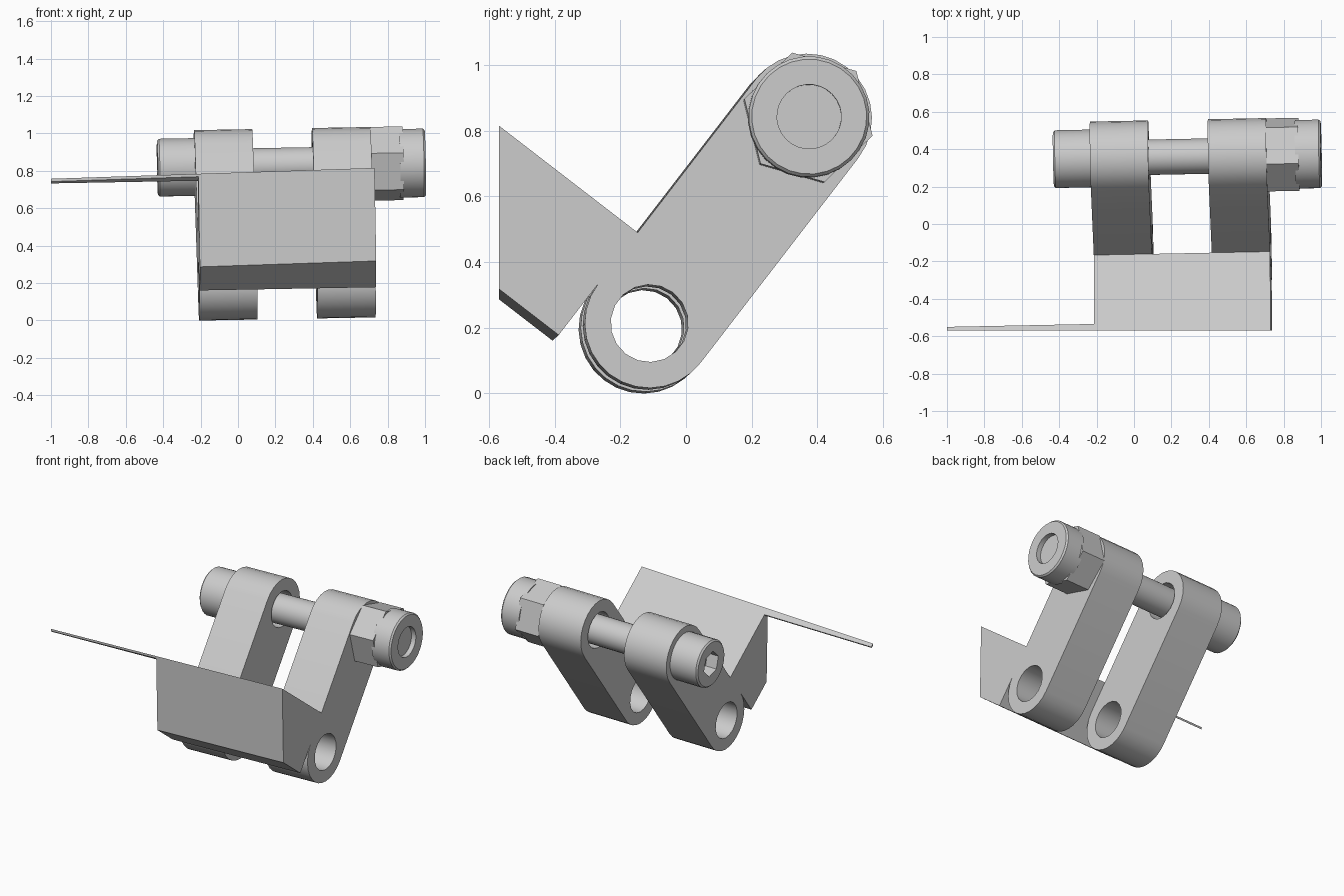
import bpy, bmesh, math
from mathutils import Matrix, Vector

cube = bpy.data.objects.get("Cube")
if cube:
    bpy.data.objects.remove(cube, do_unlink=True)

# Main sizes
R = 0.197            # rounded arm end radius
HOLE = 0.118         # pin hole radius
LENGTH = 0.788       # distance between the two pin holes
LEFT, RIGHT = -0.211, 0.732
FRONT = -0.57        # flat front cut

# Slightly tilted frame: x along the pin, y along the arm, z towards the block
ax = Vector((1, 0.02, 0.018)).normalized()
up = Vector((-0.018, 0, 1)).normalized()
side = up.cross(ax).normalized()
up = ax.cross(side)
t = math.radians(52.4)
along = side * math.cos(t) + up * math.sin(t)
across = up * math.cos(t) - side * math.sin(t)
FRAME = Matrix((ax, along, across)).transposed().to_4x4()
FRAME.translation = (0, -0.126, 0.2)

steel = bpy.data.materials.new("grey steel")
steel.use_nodes = True
colour = (0.6, 0.6, 0.6, 1)
steel.diffuse_color = colour
steel.node_tree.nodes["Principled BSDF"].inputs["Base Color"].default_value = colour


def finish(name, bm, clip=False):
    """Place the mesh in the tilted frame, optionally cut the front flat."""
    bmesh.ops.recalc_face_normals(bm, faces=bm.faces)
    bm.transform(FRAME)
    if clip:
        geom = bm.verts[:] + bm.edges[:] + bm.faces[:]
        cut = bmesh.ops.bisect_plane(bm, geom=geom, plane_co=(0, FRONT, 0),
                                     plane_no=(0, -1, 0), clear_outer=True)
        rim = [e for e in cut["geom_cut"] if isinstance(e, bmesh.types.BMEdge)]
        bmesh.ops.contextual_create(bm, geom=rim)
        bmesh.ops.recalc_face_normals(bm, faces=bm.faces)
    mesh = bpy.data.meshes.new(name)
    bm.to_mesh(mesh)
    bm.free()
    mesh.materials.append(steel)
    obj = bpy.data.objects.new(name, mesh)
    bpy.context.collection.objects.link(obj)
    bpy.ops.object.select_all(action="DESELECT")
    obj.select_set(True)
    bpy.context.view_layer.objects.active = obj
    bpy.ops.object.shade_smooth_by_angle(angle=math.radians(32))


def arc(cy, r, start, end, n):
    angles = [math.radians(start + (end - start) * i / n) for i in range(n + 1)]
    return [(cy + r * math.cos(a), r * math.sin(a)) for a in angles]


def prism(name, x0, x1, loops, clip=False):
    """Extrude an outline, with any holes, along the pin direction."""
    bm = bmesh.new()
    edges = []
    for loop in loops:
        vs = [bm.verts.new((x0, y, z)) for y, z in loop]
        edges += [bm.edges.new((v, vs[i - 1])) for i, v in enumerate(vs)]
    bmesh.ops.triangle_fill(bm, edges=edges, use_beauty=True, normal=(1, 0, 0))
    ext = bmesh.ops.extrude_face_region(bm, geom=bm.faces[:], use_keep_orig=True)
    moved = [v for v in ext["geom"] if isinstance(v, bmesh.types.BMVert)]
    bmesh.ops.translate(bm, verts=moved, vec=(x1 - x0, 0, 0))
    finish(name, bm, clip)


def loft(name, rings):
    """Bridge rings (x, radius, sides) around the upper pin and cap both ends."""
    bm = bmesh.new()
    prev = None
    for x, r, n in rings:
        pts = arc(LENGTH, r, -8.4, 351.6, n)[:-1]
        ring = [bm.verts.new((x, y, z)) for y, z in pts]
        if prev is None:
            bm.faces.new(ring)
        elif len(prev) == n:
            for i in range(n):
                bm.faces.new((prev[i - 1], prev[i], ring[i], ring[i - 1]))
        else:
            edges = []
            for loop in (prev, ring):
                for i, v in enumerate(loop):
                    e = bm.edges.get((v, loop[i - 1]))
                    edges.append(e or bm.edges.new((v, loop[i - 1])))
            bmesh.ops.triangle_fill(bm, edges=edges, use_beauty=True, normal=(1, 0, 0))
        prev = ring
    bm.faces.new(prev)
    finish(name, bm)


# Two arms with rounded ends and a pin hole at each end
arm = arc(LENGTH, R, -90, 90, 14) + arc(0, R, 90, 270, 14)
holes = [arc(c, HOLE, 0, 360, 18)[:-1] for c in (0, LENGTH)]
prism("right_arm", LEFT, 0.1, [arm] + holes)
prism("left_arm", 0.42, RIGHT, [arm] + holes)

# Block joining the arms, cut flat at the front
prism("bridge_block", LEFT, RIGHT, [[(-R, R), (R, R), (R, 1), (-R, 1)]], clip=True)

# Thin strip running on from the top edge of the block
prism("edge_strip", -0.998, LEFT,
      [[(R - 0.012, 0.662), (R, 0.662), (R, 1), (R - 0.012, 1)]], clip=True)

# Bolt with a hexagonal socket in its head
loft("bolt", [(-0.33, 0.082, 6), (-0.41, 0.082, 6), (-0.41, 0.145, 28),
              (-0.4, 0.155, 28), (LEFT, 0.155, 28), (LEFT, 0.095, 28),
              (0.95, 0.095, 28)])

# Lock nut and its round collar, open at the end
loft("nut", [(RIGHT, 0.203, 6), (0.904, 0.203, 6)])
loft("nut_collar", [(0.99, 0.098, 28), (1.022, 0.098, 28), (1.022, 0.175, 28),
                    (1.012, 0.184, 28), (0.885, 0.184, 28)])
